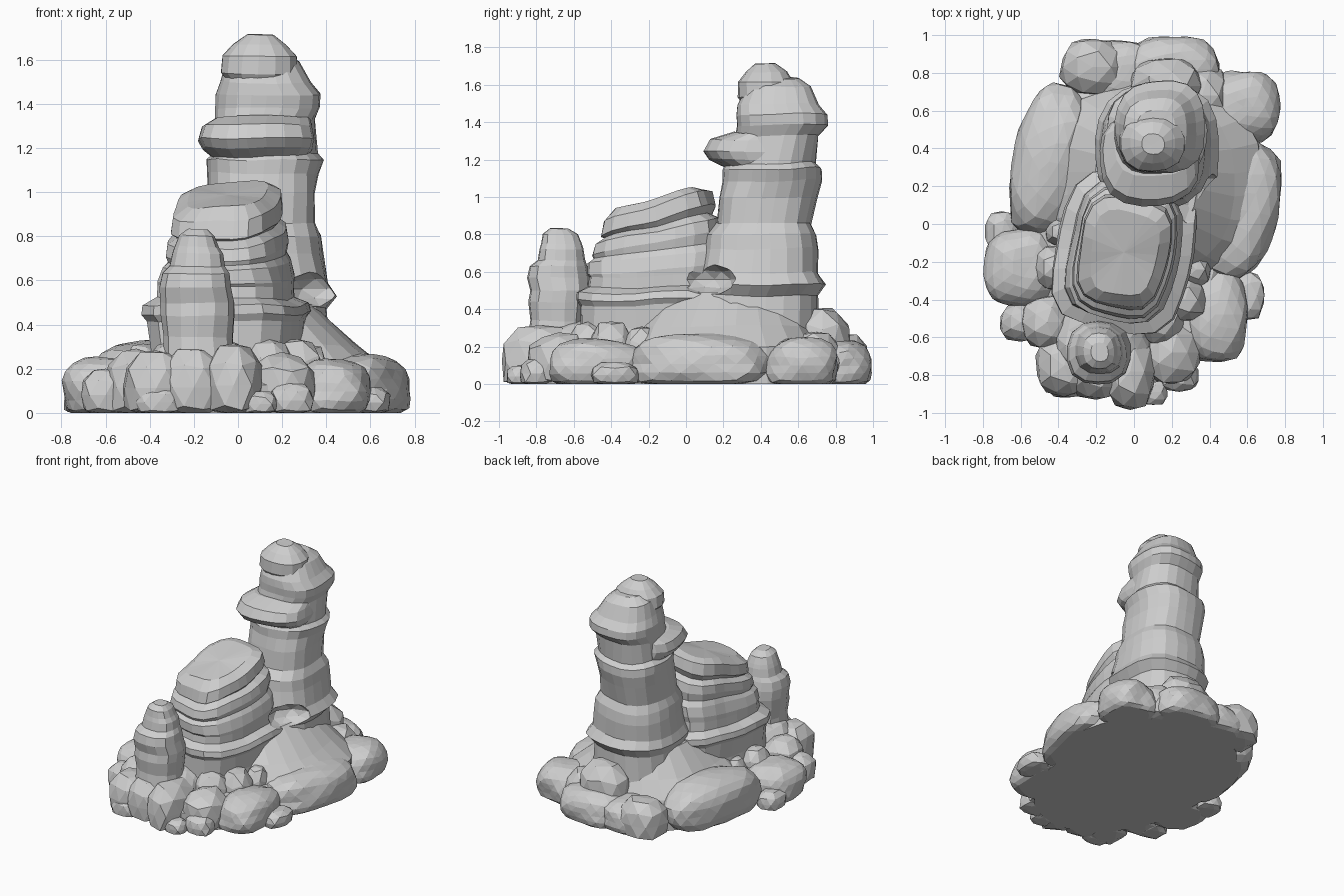
import bpy, bmesh, math
from mathutils import Vector, Matrix, noise

if "Cube" in bpy.data.objects:
    bpy.data.objects.remove(bpy.data.objects["Cube"], do_unlink=True)

GREY = (0.62, 0.62, 0.62, 1)
stone = bpy.data.materials.new("grey_stone")
stone.use_nodes = True
stone.diffuse_color = GREY
stone.node_tree.nodes["Principled BSDF"].inputs["Base Color"].default_value = GREY


def finish(name, bm):
    bmesh.ops.recalc_face_normals(bm, faces=bm.faces)
    mesh = bpy.data.meshes.new(name)
    bm.to_mesh(mesh)
    bm.free()
    mesh.materials.append(stone)
    obj = bpy.data.objects.new(name, mesh)
    bpy.context.collection.objects.link(obj)
    return obj


def stack(name, rings, sides=20, power=2.8, rough=0.02, turn=0):
    """Layered rock: rings of (z, x0, x1, y0, y1, slope)."""
    bm = bmesh.new()
    loops = []
    rot = Matrix.Rotation(math.radians(turn), 3, "Z")
    for z, x0, x1, y0, y1, *slope in rings:
        mid = Vector(((x0 + x1) / 2, (y0 + y1) / 2, z))
        loop = []
        for i in range(sides):
            a = math.tau * (i + 0.5) / sides
            c, s = math.cos(a), math.sin(a)
            r = (abs(c) ** power + abs(s) ** power) ** (-1 / power)
            p = Vector((c * r * (x1 - x0) / 2, s * r * (y1 - y0) / 2, 0))
            p.z = p.y * (slope[0] if slope else 0)
            p = mid + rot @ p
            n = noise.noise_vector(p * 4) * rough
            if z == 0:
                n.z = 0
            loop.append(bm.verts.new(p + n))
        loops.append(loop)
    for low, high in zip(loops, loops[1:]):
        for i in range(sides):
            j = (i + 1) % sides
            bm.faces.new((low[i], low[j], high[j], high[i]))
    bm.faces.new(loops[0][::-1])
    top = bm.faces.new(loops[-1])
    bmesh.ops.poke(bm, faces=[top])
    return finish(name, bm)


def boulder(name, x, y, rx, ry, height, turn=0):
    """Rounded, boxy rock cut flat on the ground."""
    bm = bmesh.new()
    bmesh.ops.create_icosphere(bm, subdivisions=3 if rx * ry > 0.03 else 2, radius=1)
    rot = Matrix.Rotation(math.radians(turn), 3, "Z")
    seed = Vector((x * 9, y * 9, 0))
    for v in bm.verts:
        d = v.co.normalized()
        r = sum(abs(k) ** 2.7 for k in d) ** (-1 / 2.7)
        r *= 1 + 0.1 * noise.noise(d * 1.6 + seed)
        p = rot @ Vector((d.x * r * rx, d.y * r * ry, 0))
        z = height * (0.4 + 0.6 * d.z * r)
        v.co = (x + p.x, y + p.y, max(0, z))
    bmesh.ops.dissolve_degenerate(bm, dist=0.0001, edges=bm.edges)
    return finish(name, bm)


# Ground mass and sloping skirt
stack("ground_mass", [(0, -.58, .56, -.86, .85), (.12, -.58, .56, -.86, .85),
                      (.2, -.45, .45, -.75, .75)], 28, 2.1)
stack("sloping_skirt", [(0, -.52, .7, -.35, .78), (.2, -.48, .68, -.3, .74),
                        (.31, -.36, .54, -.25, .68), (.48, -.2, .33, -.12, .58)], 24, 2.4)

# Tall tower with ledge and cap
tower = stack("tower", [
    (0, -.22, .45, 0, .74), (.3, -.2, .42, .05, .7), (.47, -.18, .4, .05, .7),
    (.53, -.2, .45, .05, .75), (.59, -.18, .41, .08, .71), (.72, -.17, .39, .1, .71),
    (.8, -.16, .38, .1, .7), (.86, -.14, .35, .16, .67), (1, -.14, .35, .18, .7),
    (1.09, -.14, .36, .2, .73), (1.15, -.14, .38, .2, .73), (1.18, -.1, .35, .22, .7),
    (1.32, -.1, .35, .26, .71), (1.38, -.1, .38, .27, .76), (1.44, -.1, .38, .27, .76),
    (1.5, -.08, .33, .28, .72), (1.6, -.05, .28, .33, .67), (1.64, .02, .22, .42, .6)], 22, 2.6)
stack("tower_ledge", [(1.16, -.12, .32, .22, .6), (1.2, -.16, .34, .13, .6),
                      (1.24, -.18, .35, .1, .6), (1.3, -.16, .34, .13, .6),
                      (1.34, -.1, .33, .25, .6)], 20, 2.8)
stack("tower_cap", [(1.49, -.04, .23, .31, .56), (1.54, -.08, .27, .28, .58),
                    (1.62, -.07, .27, .28, .57), (1.67, -.02, .22, .32, .54),
                    (1.71, .04, .16, .37, .48)], 14, 2.3, .012)

# Layered mesa: (height, slope, half width, half length)
layers = [(0, 0, .36, .42), (.3, 0, .33, .4), (.42, 0, .34, .4), (.45, 0, .36, .42),
          (.49, 0, .35, .42), (.52, 0, .29, .36), (.58, .03, .29, .35),
          (.61, .08, .29, .36), (.68, .1, .27, .36), (.71, .14, .25, .33),
          (.75, .2, .26, .34), (.81, .22, .25, .33), (.84, .25, .21, .28),
          (.87, .3, .235, .3), (.95, .32, .225, .28), (.99, .28, .17, .22)]
mesa = stack("mesa", [(z, -.05 - w, -.05 + w, -.15 - l, -.15 + l, t)
                      for z, t, w, l in layers], 24, 3.6, .02, -12)

# Hollow worn into the side between mesa and tower
bm = bmesh.new()
bmesh.ops.create_icosphere(bm, subdivisions=2, radius=1,
                           matrix=Matrix.LocRotScale(Vector((.4, .1, .56)), None, Vector((.19, .17, .09))))
cutter = finish("hollow_cutter", bm)
cutter.hide_render = True
for obj in (mesa, tower):
    bpy.context.view_layer.objects.active = obj
    mod = obj.modifiers.new("hollow", "BOOLEAN")
    mod.operation = "DIFFERENCE"
    mod.solver = "EXACT"
    mod.object = cutter
    bpy.ops.object.modifier_apply(modifier=mod.name)
bpy.data.objects.remove(cutter, do_unlink=True)

# Small front pillar
stack("front_pillar", [
    (.2, -.34, -.01, -.85, -.53), (.34, -.34, -.02, -.83, -.54), (.44, -.35, -.01, -.84, -.53),
    (.5, -.35, -.01, -.83, -.52), (.57, -.35, -.03, -.85, -.52), (.63, -.34, -.04, -.84, -.53),
    (.66, -.31, -.06, -.8, -.54), (.72, -.3, -.07, -.79, -.55), (.75, -.29, -.09, -.78, -.56),
    (.8, -.27, -.11, -.77, -.58), (.83, -.23, -.14, -.73, -.63)], 14, 2.5, .012)

# Boulders around the foot: (x, y, half width, half depth, height, turn)
boulders = {
    "left_slab": [(.55, .08, .21, .37, .27, -12)],
    "right_slab": [(-.45, .33, .19, .39, .32, -12)],
    "back_boulder": [(-.22, .83, .17, .15, .27), (.2, .82, .25, .17, .24), (.17, .73, .19, .15, .42),
                     (.58, .62, .19, .19, .25), (-.08, .8, .2, .17, .22), (.36, .68, .15, .15, .28)],
    "right_boulder": [(-.7, -.04, .09, .11, .13), (-.6, -.23, .19, .21, .25), (-.4, -.04, .07, .08, .3),
                      (-.43, -.23, .1, .12, .32), (-.6, -.52, .11, .1, .2), (-.46, -.52, .14, .14, .29)],
    "front_boulder": [(-.37, -.75, .15, .16, .28), (-.2, -.78, .15, .15, .29), (-.02, -.78, .13, .21, .31),
                      (-.16, -.6, .26, .22, .34), (.2, -.68, .15, .17, .27), (.24, -.8, .1, .09, .14),
                      (-.36, -.86, .1, .06, .12), (.1, -.89, .08, .07, .1)],
    "left_boulder": [(.43, -.48, .17, .25, .24), (.6, -.38, .09, .13, .12), (.33, -.24, .08, .1, .31),
                     (.27, -.4, .12, .12, .34), (.14, -.52, .13, .12, .33)],
}
for kind, group in boulders.items():
    for i, spec in enumerate(group):
        boulder(f"{kind}_{i + 1}", *spec)
